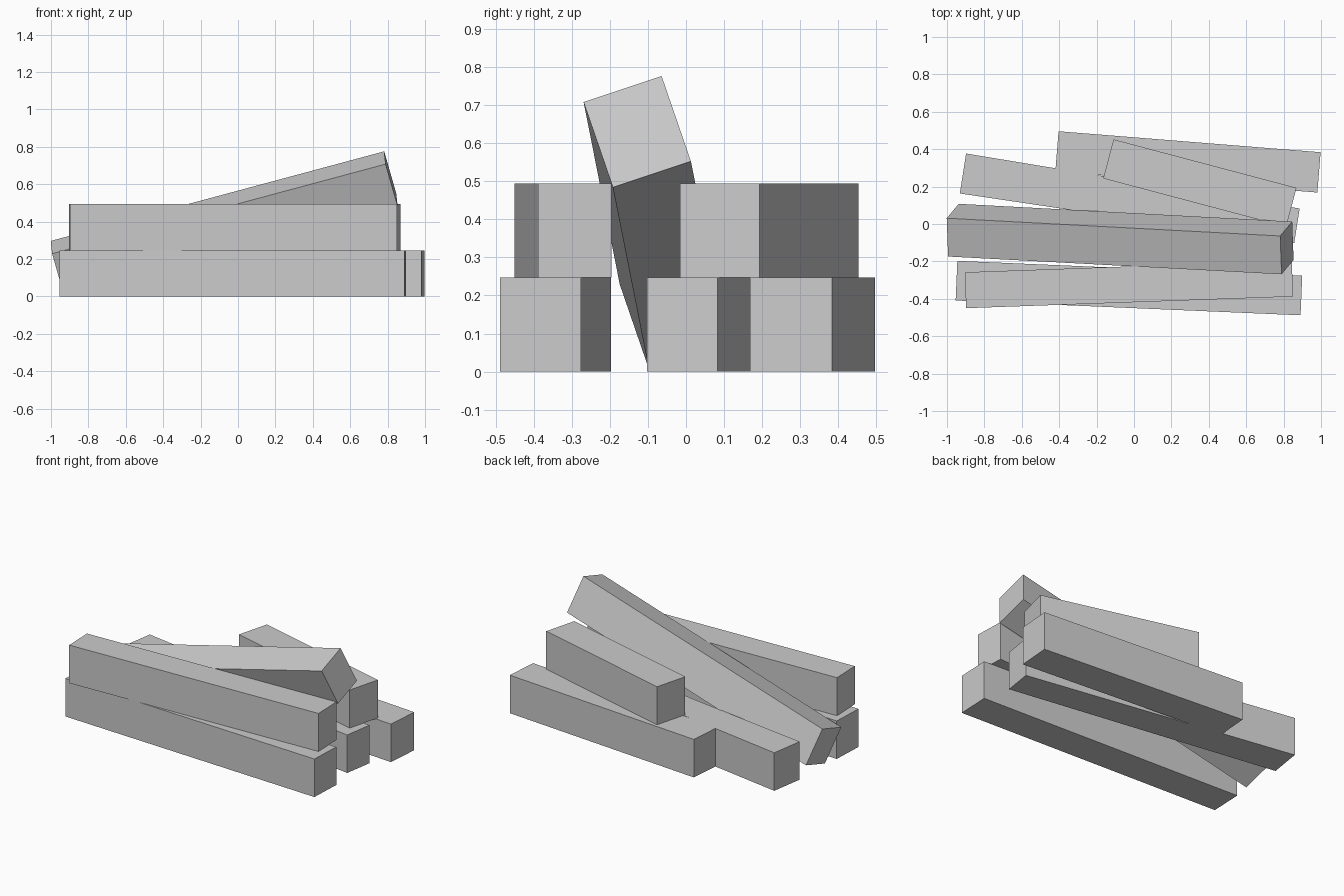
import bpy, bmesh
from math import radians
from mathutils import Vector, Matrix

if "Cube" in bpy.data.objects:
    bpy.data.objects.remove(bpy.data.objects["Cube"])

H = 0.247  # height of one layer


def beam(name, start, end, width, end_width=None, height=H, roll=0.0):
    """Square-cut timber between two end centres, rolled about its own axis."""
    a, b = Vector(start), Vector(end)
    axis = (b - a).normalized()
    side = Vector((-axis.y, axis.x, 0)).normalized()
    up = axis.cross(side)
    turn = Matrix.Rotation(radians(roll), 3, axis)
    side, up = turn @ side, turn @ up
    taper = (end_width or width) / width

    bm = bmesh.new()
    bmesh.ops.create_cube(bm, size=1)
    for v in bm.verts:
        x, y, z = v.co
        w = width * (taper if x > 0 else 1)
        v.co = (b if x > 0 else a) + side * y * w + up * z * height
    bmesh.ops.recalc_face_normals(bm, faces=bm.faces)
    mesh = bpy.data.meshes.new(name)
    bm.to_mesh(mesh)
    bm.free()
    bpy.context.collection.objects.link(bpy.data.objects.new(name, mesh))


# Bottom layer
z = H / 2
beam("bottom_beam_front", (-0.949, -0.303, z), (0.895, -0.382, z), 0.212)
beam("bottom_beam_middle", (-0.9145, 0.27, z), (0.871, -0.010, z), 0.216, 0.188)
beam("bottom_beam_back", (-0.412, 0.388, z), (0.989, 0.276, z), 0.216)

# Upper layer
z = H * 1.5
beam("upper_beam_front", (-0.901, -0.354, z), (0.847, -0.292, z), 0.192)
beam("upper_beam_back", (-0.137, 0.348, z), (0.841, 0.089, z), 0.216)

# Leaning beam across the pile
beam("leaning_beam", (-0.9655, -0.033, 0.151), (0.8175, -0.128, 0.630),
     0.216, height=0.245, roll=19.1)
